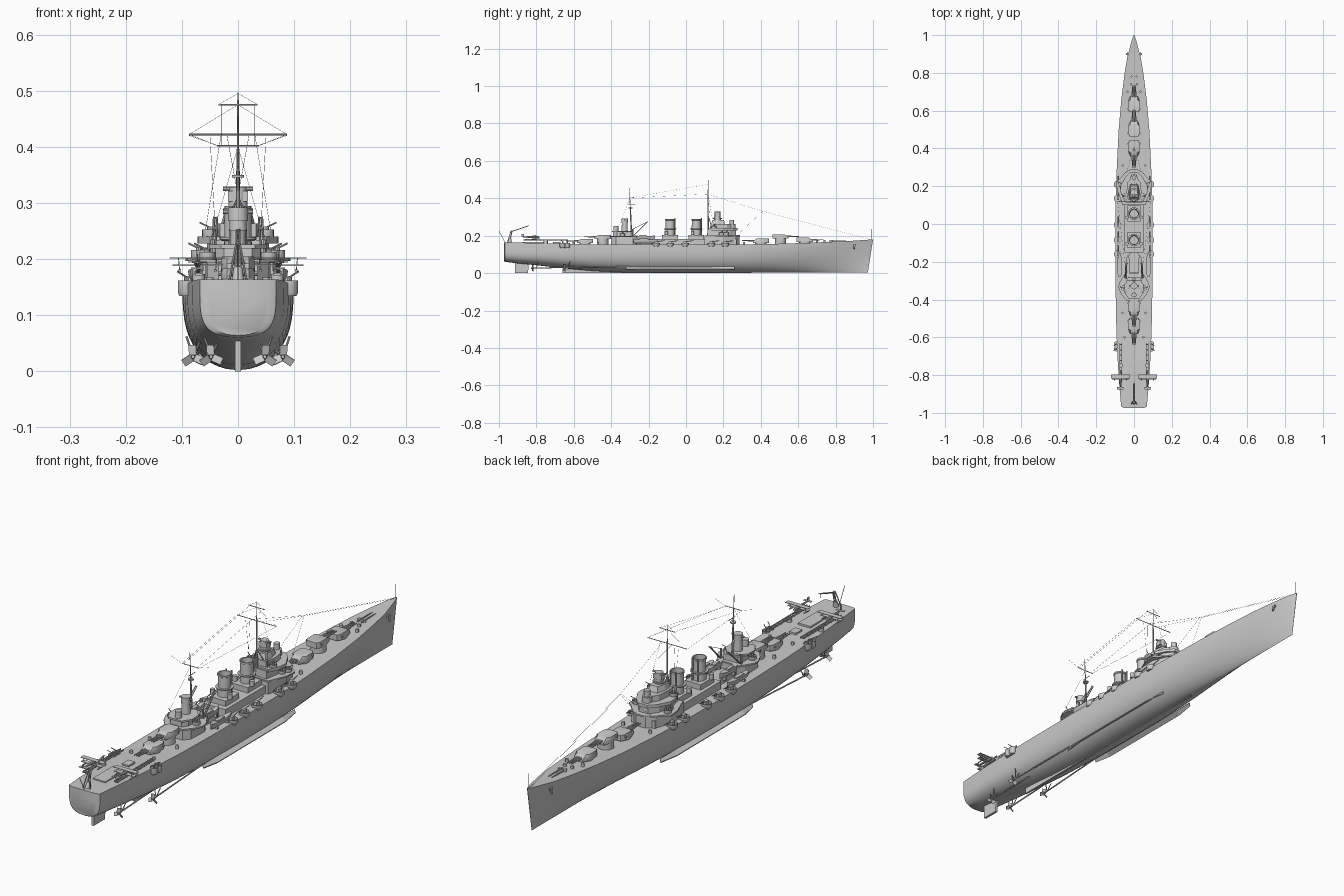
import bpy, bmesh, math
from mathutils import Vector, Matrix

# ---------- helpers: all geometry in world space, mirrored across x when asked ----------
def part(name, bm, mirror=False, smooth=35):
    bmesh.ops.recalc_face_normals(bm, faces=bm.faces[:])
    me = bpy.data.meshes.new(name)
    bm.to_mesh(me)
    bm.free()
    if smooth:
        me.shade_smooth()
        me.set_sharp_from_angle(angle=math.radians(smooth))
    ob = bpy.data.objects.new(name, me)
    bpy.context.collection.objects.link(ob)
    if mirror:
        ob.modifiers.new("Mirror", 'MIRROR').use_mirror_merge = False
    return ob

def box(bm, c, s, rot=0):
    m = Matrix.Translation(c) @ Matrix.Rotation(rot, 4, 'Z') @ Matrix.Diagonal((*s, 1))
    bmesh.ops.create_cube(bm, size=1, matrix=m)

def rod(bm, a, b, r, r2=None, n=8):
    a, b = Vector(a), Vector(b)
    d = b - a
    m = Matrix.Translation((a + b) / 2) @ d.to_track_quat('Z', 'Y').to_matrix().to_4x4()
    bmesh.ops.create_cone(bm, cap_ends=True, segments=n, radius1=r,
                          radius2=r if r2 is None else r2, depth=d.length, matrix=m)

def skin(bm, rings, caps=True, closed=True):
    vs = [[bm.verts.new(p) for p in ring] for ring in rings]
    n = len(vs[0])
    for u, v in zip(vs, vs[1:]):
        for i in range(n if closed else n - 1):
            j = (i + 1) % n
            bm.faces.new((u[i], u[j], v[j], v[i]))
    if caps:
        bm.faces.new(vs[0])
        bm.faces.new(vs[-1])

def deckhouse(bm, half, z0, z1, taper=1.0):
    # half plan outline (x, y), mirrored into a full prism
    plan = half + [(-x, y) for x, y in reversed(half) if x > 1e-6]
    cy = sum(p[1] for p in plan) / len(plan)
    skin(bm, [[(x, y, z0) for x, y in plan],
              [(x * taper, cy + (y - cy) * taper, z1) for x, y in plan]])

def lathe(bm, profile, c, n=20, sx=1, sy=1):
    skin(bm, [[(c[0] + r * sx * math.cos(k * math.tau / n), c[1] + r * sy * math.sin(k * math.tau / n), c[2] + z)
               for k in range(n)] for r, z in profile])

def tub(bm, c, r, h):
    lathe(bm, [(r * .8, -.006), (r, 0), (r, h), (r * .92, h), (r * .92, .002)], c, 16)

def section(y, b, zk, zd, n, m, steps=14, rake=0):
    # hull cross-section from port deck edge under the keel to starboard
    half = []
    for k in range(steps + 1):
        t = (k / steps) ** 1.6
        half.append((b * (1 - (1 - t) ** n) ** (1 / m), y - rake * (1 - t), zk + (zd - zk) * t))
    return [(-x, yy, z) for x, yy, z in reversed(half[1:])] + half

# ---------- hull: (y, half beam, keel z, deck z, fullness, bilge) ----------
stations = [(-.973, .055, .064, .164, 5, 2.4), (-.967, .068, .06, .164, 5, 2.4), (-.9, .074, .052, .163, 5, 2.2),
            (-.8, .082, .042, .161, 4.5, 2), (-.65, .090, .025, .157, 4, 1.8), (-.5, .095, .011, .154, 3.4, 1.8),
            (-.3, .098, .002, .152, 3, 1.9), (-.1, .099, .002, .152, 3, 2), (.1, .098, .002, .152, 3, 2),
            (.3, .091, .002, .153, 2.8, 1.8), (.5, .081, .002, .157, 2.2, 1.5), (.66, .067, .002, .162, 1.6, 1.3),
            (.79, .051, .002, .168, 1.2, 1.2), (.88, .036, .002, .172, 1.0, 1.15), (.95, .018, .002, .177, 1, 1.1),
            (.985, .008, .002, .179, 1, 1.1), (1.0, .001, .002, .18, 1, 1)]
bm = bmesh.new()
skin(bm, [section(*s, rake=.028 * max(0, (s[0] - .7) / .3) ** 2) for s in stations])
part("hull", bm, smooth=40)

bm = bmesh.new()
for y0, y1, z in ((-.66, -.4, .024), (-.4, .35, .008)):
    skin(bm, [[(x, y0, 0), (x, y1, 0), (x, y1, .008), (x, y0, z)] for x in (-.004, .004)])
part("keel", bm, smooth=0)
bm = bmesh.new()
skin(bm, [[(.066, y, .03), (.068, y, .034), (.068 + w, y, .022), (.067 + w, y, .018)]
          for y, w in ((-.32, .004), (-.25, .018), (.18, .018), (.26, .004))])
part("bilge_keel", bm, True, 0)

# ---------- rudder, shafts and propellers ----------
bm = bmesh.new()
skin(bm, [[(x, -.915, 0), (x, -.845, 0), (x, -.84, .055), (x, -.915, .06)] for x in (-.005, .005)])
part("rudder", bm, smooth=0)
for name, x, y, y2 in (("outer_propeller", .08, -.65, -.3), ("inner_propeller", .048, -.82, -.45)):
    bm = bmesh.new()
    rod(bm, (x, y, .026), (x * .85, y2, .036), .0028)
    rod(bm, (x, y - .008, .026), (x, y + .01, .026), .003, .005, 10)
    for dx in (-.016, .012):
        rod(bm, (x, y + .02, .026), (x + dx, y + .03, .062), .002)
    for k in range(3):
        a = k * math.tau / 3 + .6
        m = Matrix.Translation((x, y, .026)) @ Matrix.Rotation(a, 4, 'Y') @ Matrix.Translation((.012, 0, 0)) \
            @ Matrix.Rotation(.5, 4, 'X') @ Matrix.Diagonal((.018, .002, .015, 1))
        bmesh.ops.create_cube(bm, size=1, matrix=m)
    part(name, bm, True)

# ---------- main triple turrets: (y centre, base z, deck z, facing) ----------
for i, (y, z, zd, d) in enumerate(((.635, .166, .158, 1), (.505, .184, .153, 1), (.4, .161, .15, -1),
                                   (-.445, .182, .15, -1), (-.54, .16, .15, -1))):
    bm = bmesh.new()
    rod(bm, (0, y, zd), (0, y, z), .03, n=24)
    P = lambda v, zz: [(x, y + d * u, zz) for x, u in v]
    base = [(-.02, .043), (.02, .043), (.03, .015), (.03, -.03), (.022, -.043), (-.022, -.043), (-.03, -.03), (-.03, .015)]
    top = [(a * .95, min(b, .022) if b > .02 else b) for a, b in base]
    skin(bm, [P(base, z), P(base, z + .01), P(top, z + .023)])
    rod(bm, (-.035, y - d * .025, z + .014), (.035, y - d * .025, z + .014), .004)
    for x in (-.009, 0, .009):
        rod(bm, (x, y + d * .03, z + .012), (x, y + d * .06, z + .012), .0042)
        rod(bm, (x, y + d * .06, z + .012), (x, y + d * .1, z + .0125), .003, .0022)
    part("main_turret_%d" % (i + 1), bm)

# ---------- forward superstructure ----------
bm = bmesh.new()
deckhouse(bm, [(.05, -.15), (.052, .27)], .148, .183)
deckhouse(bm, [(.062, .1), (.072, .14), (.075, .2), (.05, .262), (.02, .285)], .148, .2)
deckhouse(bm, [(.06, .105), (.09, .18), (.094, .225), (.075, .24), (.045, .275), (.015, .29)], .197, .203)
deckhouse(bm, [(.045, .115), (.055, .17), (.045, .235), (.02, .268)], .2, .234)
deckhouse(bm, [(.05, .12), (.07, .165), (.072, .2), (.045, .25), (.02, .275)], .228, .24)
deckhouse(bm, [(.032, .13), (.04, .17), (.034, .22), (.015, .245)], .234, .263)
deckhouse(bm, [(.026, .135), (.03, .17), (.02, .21)], .263, .285, .8)
part("bridge", bm, smooth=0)
bm = bmesh.new()
rod(bm, (0, .245, .23), (0, .245, .262), .019, n=20)
rod(bm, (0, .245, .262), (0, .245, .285), .012, n=16)
rod(bm, (0, .168, .26), (0, .168, .302), .019, .017, n=20)
rod(bm, (0, .168, .29), (0, .168, .295), .024, n=20)
rod(bm, (0, .168, .302), (0, .168, .328), .016, n=16)
box(bm, (0, .168, .312), (.036, .026, .018))
rod(bm, (-.027, .168, .325), (.027, .168, .325), .004)
part("forward_director", bm)
bm = bmesh.new()
for x, y, z in ((.05, .15, .24), (.06, .19, .203), (.07, .215, .203), (.055, -.34, .2)):
    tub(bm, (x, y, z), .014, .013)
    rod(bm, (x, y, z), (x, y, z + .018), .005)
    rod(bm, (x, y, z + .016), (x + .018, y + .008, z + .025), .0015)
part("light_gun_tubs", bm, True)

# ---------- funnels ----------
for name, y in (("fore_funnel", .055), ("aft_funnel", -.085)):
    bm = bmesh.new()
    box(bm, (0, y, .192), (.07, .085, .025))
    lathe(bm, [(.025, .18), (.024, .282), (.0265, .284), (.0265, .29), (.022, .29), (.021, .25)], (0, y, 0), 24)
    lathe(bm, [(.028, .232), (.033, .235), (.033, .239), (.025, .239)], (0, y, 0), 24)
    for s in (-1, 1):
        rod(bm, (s * .012, y + .027, .19), (s * .012, y + .027, .295), .003)
        rod(bm, (s * .038, y - .02, .205), (s * .038, y - .02, .226), .009, n=12)
    part(name, bm)

# ---------- after superstructure ----------
bm = bmesh.new()
deckhouse(bm, [(.035, -.4), (.055, -.375), (.058, -.29), (.04, -.262)], .148, .196)
deckhouse(bm, [(.04, -.405), (.065, -.375), (.082, -.34), (.08, -.315), (.05, -.265)], .193, .199)
deckhouse(bm, [(.025, -.39), (.04, -.37), (.042, -.3), (.03, -.28)], .196, .222)
deckhouse(bm, [(.03, -.395), (.052, -.36), (.05, -.32), (.02, -.285)], .219, .226)
deckhouse(bm, [(.02, -.15), (.03, -.17), (.03, -.26)], .148, .172)
part("after_deckhouse", bm, smooth=0)
bm = bmesh.new()
rod(bm, (0, -.328, .22), (0, -.328, .268), .017, .015, 20)
rod(bm, (0, -.328, .268), (0, -.328, .292), .018, n=20)
rod(bm, (-.027, -.328, .284), (.027, -.328, .284), .004)
rod(bm, (0, -.375, .224), (0, -.375, .252), .013, n=16)
part("after_director", bm)

# ---------- secondary guns along the deck edge, and quarter gun tubs ----------
for i, y in enumerate((.21, .135, -.005, -.085, -.16)):
    bm = bmesh.new()
    tub(bm, (.087, y, .148), .02, .014)
    box(bm, (.085, y, .16), (.012, .018, .02))
    rod(bm, (.085, y, .167), (.085, y + .045, .174), .0025, .0018)
    part("deck_gun_%d" % (i + 1), bm, True)
bm = bmesh.new()
for y in (-.635, -.66):
    tub(bm, (.092, y, .14), .015, .022)
    rod(bm, (.092, y, .14), (.092, y, .168), .004)
    rod(bm, (.092, y, .168), (.108, y - .01, .178), .0016)
part("quarter_gun_tubs", bm, True)

# ---------- ship's boats and handling cranes ----------
for name, x, y, L, w, z in (("outer_boat", .076, -.215, .065, .013, .158), ("inner_boat", .032, -.22, .055, .012, .176)):
    bm = bmesh.new()
    skin(bm, [section(y + k * L, w * f, z + .004 * (1 - f), z + .02 + .005 * abs(k), 2, 1.8, 5)
              for k, f in ((-1, .35), (-.8, .75), (-.3, 1), (.2, 1), (.65, .7), (.9, .3), (1, .05))])
    box(bm, (0, y - .01, z + .022), (w * 1.2, L * .7, .01))
    for v in bm.verts:
        v.co.x += x
    for k in (-.5, .5):
        box(bm, (x, y + k * L, z - .003), (.02, .006, .014))
    part(name, bm, True)
bm = bmesh.new()
rod(bm, (.045, -.285, .16), (.045, -.285, .235), .005, .004)
for dx in (-.003, .003):
    rod(bm, (.045 + dx, -.285, .195), (.04 + dx, -.205, .275), .0018)
rod(bm, (.045, -.285, .235), (.04, -.205, .275), .0008, n=4)
part("boat_crane", bm, True)

# ---------- catapults with floatplanes ----------
bm = bmesh.new()
for dx in (-.006, .006):
    box(bm, (.07 + dx, -.75, .176), (.003, .24, .006))
for k in range(9):
    box(bm, (.07, -.862 + k * .028, .173), (.014, .005, .004))
rod(bm, (.07, -.75, .155), (.07, -.75, .173), .011, n=16)
part("catapult", bm, True)
bm = bmesh.new()
px, py = .072, -.82
rod(bm, (px, py - .055, .194), (px, py + .012, .192), .002, .007, 10)
rod(bm, (px, py + .012, .192), (px, py + .036, .191), .007, .0055, 10)
rod(bm, (px, py - .04, .18), (px, py, .178), .001, .0045)
rod(bm, (px, py, .178), (px, py + .045, .181), .0045, .002)
box(bm, (px, py + .012, .202), (.1, .02, .002))
box(bm, (px, py + .006, .189), (.09, .018, .002))
box(bm, (px, py - .05, .195), (.034, .012, .0018))
box(bm, (px, py - .053, .202), (.0018, .012, .014))
for s in (-1, 1):
    rod(bm, (px + s * .032, py - .008, .179), (px + s * .032, py + .02, .18), .0025)
    for dy in (0, .014):
        rod(bm, (px + s * .032, py + dy, .179), (px + s * .034, py + dy, .202), .0008, n=4)
part("floatplane", bm, True)

# ---------- stern crane, hatch and deck fittings ----------
bm = bmesh.new()
rod(bm, (0, -.945, .16), (0, -.94, .185), .011, .008, 12)
for s in (-1, 1):
    rod(bm, (s * .015, -.955, .163), (s * .003, -.935, .228), .002)
    rod(bm, (s * .004, -.94, .18), (s * .003, -.93, .225), .0025)
    rod(bm, (s * .003, -.935, .222), (s * .002, -.845, .252), .002)
for k in range(5):
    rod(bm, (-.004, -.93 + k * .02, .224 + k * .0066), (.004, -.92 + k * .02, .227 + k * .0066), .0012, n=4)
rod(bm, (0, -.845, .252), (0, -.845, .235), .001, n=4)
part("stern_crane", bm)
bm = bmesh.new()
box(bm, (0, -.81, .163), (.055, .13, .007))
box(bm, (0, -.69, .16), (.03, .04, .01))
part("hangar_hatch", bm, smooth=0)
bm = bmesh.new()
for y, x in ((.78, .012), (.74, .016), (.7, .035), (.31, .06), (-.47, .06), (-.6, .05)):
    rod(bm, (x, y, .15), (x, y, .176 if y > .6 else .167), .006, n=12)
box(bm, (.008, .81, .17), (.004, .09, .006))
rod(bm, (.035, .9, .145), (.04, .9, .13), .004)
box(bm, (.034, .9, .15), (.006, .016, .008))
part("deck_fittings", bm, True)

# ---------- masts, yards and staffs ----------
bm = bmesh.new()
rod(bm, (0, .118, .2), (0, .118, .37), .0045, .003)
rod(bm, (0, .118, .37), (0, .118, .497), .0025, .0012)
for z, w in ((.475, .035), (.422, .087)):
    rod(bm, (-w, .118, z), (w, .118, z), .0014)
for s in (-1, 1):
    rod(bm, (0, .118, .31), (s * .035, .14, .235), .002)
part("foremast", bm)
bm = bmesh.new()
rod(bm, (0, -.29, .16), (0, -.297, .34), .0045, .003)
rod(bm, (0, -.297, .34), (0, -.303, .455), .0025, .001)
rod(bm, (-.037, -.3, .402), (.037, -.3, .402), .0014)
rod(bm, (0, -.297, .345), (0, -.297, .35), .011, n=12)
rod(bm, (0, -.31, .365), (0, -.27, .365), .0012)
part("mainmast", bm)
bm = bmesh.new()
rod(bm, (0, -.965, .16), (0, -.9995, .225), .0012)
rod(bm, (0, .99, .175), (0, .99, .235), .0008)
part("flagstaffs", bm)

# ---------- rigging ----------
bm = bmesh.new()
for a, b in (((0, .118, .495), (.035, .118, .475)), ((0, .118, .475), (.087, .118, .422)),
             ((.03, .118, .475), (.03, -.3, .402)), ((.087, .118, .422), (.037, -.3, .402)),
             ((.035, -.3, .402), (.087, -.3, .42)), ((.03, .118, .422), (.06, .15, .24)),
             ((.05, .118, .422), (.04, .13, .24)), ((0, -.3, .4), (.05, -.37, .226)),
             ((.02, .118, .422), (.003, .41, .33)), ((.003, .41, .33), (.003, .985, .18)),
             ((.003, .41, .33), (.04, .27, .2))):
    rod(bm, a, b, .0004, n=3)
part("rigging", bm, True, 0)
